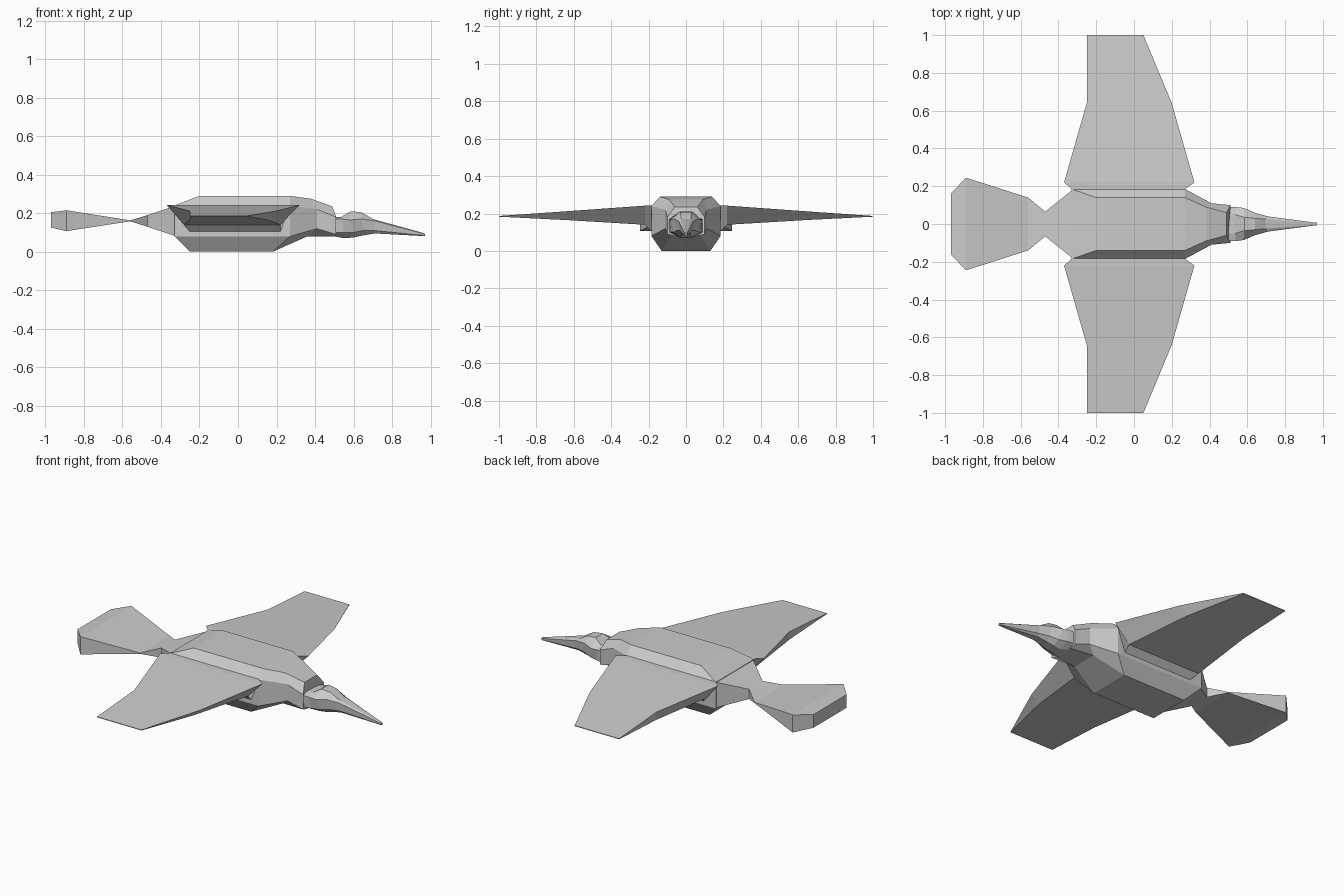
import bpy, bmesh


def loft(name, rings):
    """Skin closed rings of equal length, cap the ends, return the object."""
    bm = bmesh.new()
    loops = [[bm.verts.new(p) for p in ring] for ring in rings]
    for a, b in zip(loops, loops[1:]):
        n = len(a)
        for i in range(n):
            j = (i + 1) % n
            bm.faces.new((a[i], a[j], b[j], b[i]))
    bm.faces.new(loops[0])
    bm.faces.new(loops[-1])
    bmesh.ops.remove_doubles(bm, verts=bm.verts[:], dist=0.0005)
    bmesh.ops.dissolve_degenerate(bm, edges=bm.edges[:], dist=0.0005)
    bmesh.ops.recalc_face_normals(bm, faces=bm.faces[:])
    mesh = bpy.data.meshes.new(name)
    bm.to_mesh(mesh)
    bm.free()
    obj = bpy.data.objects.new(name, mesh)
    bpy.context.collection.objects.link(obj)
    return obj


def both_sides(half):
    """Mirror a half ring (top to bottom) across y = 0."""
    return list(half) + [(x, -y, z) for x, y, z in reversed(half)]


# Body: half rings, top / upper side / lower side / bottom
body = [
    [(-.33, .185, .24), (-.33, .185, .24), (-.33, .185, .08), (-.33, .185, .08)],
    [(-.20, .14, .29), (-.32, .185, .24), (-.32, .185, .08), (-.25, .13, 0)],
    [(.27, .14, .29), (.27, .185, .24), (.27, .185, .08), (.18, .13, 0)],
    [(.38, .09, .275), (.41, .11, .22), (.41, .11, .12), (.36, .08, .08)],
    [(.49, .06, .235), (.51, .10, .18), (.51, .10, .09), (.51, .06, .08)],
]
loft("body", [both_sides(r) for r in body])

# Head and beak
head = [
    [(.50, .05, .18), (.50, .09, .17), (.50, .09, .10), (.50, .05, .08)],
    [(.535, .05, .18), (.54, .09, .17), (.55, .08, .10), (.55, .03, .07)],
    [(.585, .035, .21), (.58, .085, .165), (.60, .065, .10), (.60, .03, .074)],
    [(.64, .03, .205), (.64, .06, .17), (.65, .05, .11), (.65, .025, .085)],
    [(.70, .025, .17), (.71, .04, .16), (.71, .035, .11), (.71, .02, .095)],
    [(.97, .004, .095), (.97, .006, .092), (.97, .006, .084), (.97, .004, .081)],
]
loft("head_and_beak", [both_sides(r) for r in head])

# Tail: x, half width, bottom, top
tail = [(-.32, .185, .08, .24), (-.47, .065, .13, .19), (-.56, .14, .158, .163),
        (-.89, .245, .107, .215), (-.97, .16, .125, .205)]
loft("tail", [both_sides([(x, w, t), (x, w, b)]) for x, w, b, t in tail])

# Wings: y, top z, top back x, top front x, bottom z, bottom back x, bottom front x
wing = [(.17, .242, -.33, .27, .105, -.25, .22),
        (.185, .242, -.33, .27, .105, -.25, .22),
        (.22, .242, -.37, .32, .14, -.28, .22),
        (.64, .212, -.25, .20, .165, -.25, .15),
        (1.0, .187, -.25, .05, .183, -.25, .05)]
for label, s in (("left_wing", 1), ("right_wing", -1)):
    loft(label, [[(tb, s * y, tz), (tf, s * y, tz), (bf, s * y, bz), (bb, s * y, bz)]
                 for y, tz, tb, tf, bz, bb, bf in wing])
